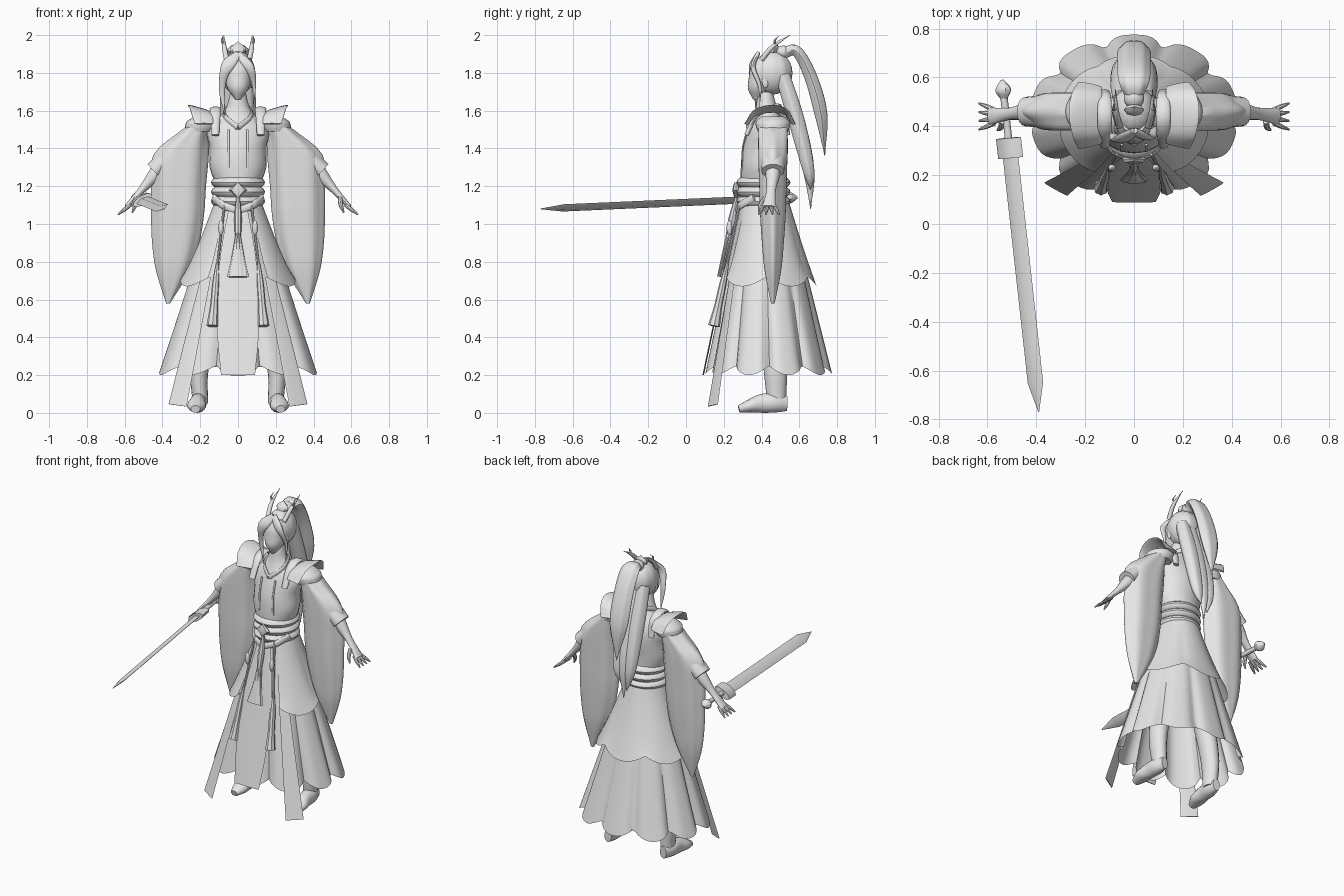
import bpy
import bmesh
import math
from mathutils import Vector

if "Cube" in bpy.data.objects:
    bpy.data.objects.remove(bpy.data.objects["Cube"], do_unlink=True)

grey = bpy.data.materials.new("plain_grey")
grey.use_nodes = True
grey.diffuse_color = (.8, .8, .8, 1)
grey.node_tree.nodes["Principled BSDF"].inputs["Base Color"].default_value = grey.diffuse_color

# Depths that many parts share
body_y, arm_y = .42, .46
sideways, lengthwise, upward = Vector((1, 0, 0)), Vector((0, 1, 0)), Vector((0, 0, 1))


def make_object(name, points, faces, flip=1):
    """Turn points and faces into a smooth shaded object."""
    mesh = bpy.data.meshes.new(name)
    mesh.from_pydata([(p[0] * flip, p[1], p[2]) for p in points], [], faces)
    bm = bmesh.new()
    bm.from_mesh(mesh)
    bmesh.ops.recalc_face_normals(bm, faces=bm.faces)
    bm.to_mesh(mesh)
    bm.free()
    mesh.polygons.foreach_set("use_smooth", [True] * len(mesh.polygons))
    mesh.set_sharp_from_angle(angle=math.radians(40))
    mesh.materials.append(grey)
    bpy.context.collection.objects.link(bpy.data.objects.new(name, mesh))


def sample(keys, t):
    """Read a smooth curve through evenly spaced numbers or vectors."""
    if len(keys) == 1:
        return keys[0]
    place = t * (len(keys) - 1)
    i = min(int(place), len(keys) - 2)
    t = place - i
    start, end = keys[i], keys[i + 1]
    before = keys[i - 1] if i else start * 2 - end
    after = keys[i + 2] if i + 2 < len(keys) else end * 2 - start
    bend = before * 2 - start * 5 + end * 4 - after
    twist = start * 3 - before - end * 3 + after
    return start + ((end - before) * t + bend * t ** 2 + twist * t ** 3) / 2


def grid_faces(rows, columns, closed):
    """Quads of a grid of points, optionally joined round."""
    return [(i * columns + k, i * columns + (k + 1) % columns,
             (i + 1) * columns + (k + 1) % columns, (i + 1) * columns + k)
            for i in range(rows - 1) for k in range(columns - (not closed))]


def sweep(name, path, widths, thick=None, across=sideways, sides=16, steps=12,
          level=False, ridge=0, folds=6, mirror=False):
    """Sweep an ellipse of changing half width and half thickness on a path."""
    path = [Vector(p) for p in path]
    thick = thick or widths
    spine = [sample(path, i / steps) for i in range(steps + 1)]
    points = []
    for i, centre in enumerate(spine):
        tangent = (spine[min(i + 1, steps)] - spine[max(i - 1, 0)]).normalized()
        if level:
            tangent = upward
        side = (across - tangent * across.dot(tangent)).normalized()
        normal = tangent.cross(side)
        width = max(sample(widths, i / steps), .002)
        depth = max(sample(thick, i / steps), .002)
        for k in range(sides):
            angle = math.tau * k / sides
            size = 1 + ridge * math.cos(folds * angle)
            points.append(centre + side * width * size * math.cos(angle)
                          + normal * depth * size * math.sin(angle))
    faces = grid_faces(steps + 1, sides, True)
    faces += [tuple(range(sides)), tuple(range(steps * sides, len(points)))]
    if mirror:
        make_object("right_" + name, points, faces, flip=-1)
    make_object("left_" + name if mirror else name, points, faces)


def ball(name, centre, width, depth, height, **options):
    """Ellipsoid, swept from bottom to top."""
    angles = [math.pi * i / 8 for i in range(9)]
    sweep(name, [Vector(centre) - upward * height * math.cos(a) for a in angles],
          [width * math.sin(a) for a in angles],
          [depth * math.sin(a) for a in angles], level=True, **options)


def skirt_size(z):
    """Centre, half width and half depth of the skirt cone at a height."""
    drop = 1.1 - z
    return body_y + .02 * drop, .13 + .33 * drop, .13 + .23 * drop


def hang(start_x, end_x, top, bottom, gap):
    """Path that hangs down just in front of the skirt."""
    path = []
    for i in range(5):
        x = start_x + (end_x - start_x) * i / 4
        z = top + (bottom - top) * i / 4
        centre, width, depth = skirt_size(z)
        path.append((x, centre - depth * math.sqrt(1 - (x / width) ** 2) - gap, z))
    return path


def skirt(name, bottom, flare, opening, notch_depth, petals):
    """Pleated open cone of cloth with a scalloped hem."""
    points, rows, columns = [], 16, 120
    for i in range(rows):
        t = i / (rows - 1)
        z = 1.12 + (bottom - 1.12) * t
        centre, width, depth = skirt_size(z)
        for k in range(columns):
            angle = opening + (math.tau - 2 * opening) * k / (columns - 1)
            notch = 1 - abs(math.cos(petals * angle))
            size = 1 + flare * t - notch_depth * t * notch ** 2
            points.append((width * size * math.sin(angle),
                           centre - depth * size * math.cos(angle),
                           z + .05 * t ** 4 * notch))
    make_object(name, points, grid_faces(rows, columns, False))


# Torso and neck
sweep("torso", [(0, .41, 1.1), (0, .41, 1.3), (0, .43, 1.5), (0, body_y, 1.7)],
      [.13, .12, .15, .15, .16, .07, .04], [.13, .12, .12, .12, .1, .06, .04],
      level=True, sides=28, steps=24)

# Layered waist sash, with a diamond knot and crossed wraps in front
for number, layer in enumerate(("lower", "middle", "upper")):
    ball(layer + "_sash_band", (0, .41, 1.12 + number * .05), .143, .143, .05, sides=28)
sweep("sash_knot", [(0, .265, 1.14), (0, .265, 1.22)], [0, .05, 0], [.01, .02, .01],
      sides=8, steps=2, level=True)
sweep("hip_wrap", [(0, .27, 1.07), (.08, .29, 1.1), (.13, .36, 1.14)],
      [.02], [.01], across=upward, mirror=True)

# Collar, chest seams and shoulder straps
sweep("collar", [(0, .325, 1.51), (.07, .38, 1.57), (.05, .47, 1.62), (0, .5, 1.62)],
      [.015], [.008], across=upward, mirror=True)
sweep("chest_seam", [(.05, .3, 1.28), (.05, .3, 1.4), (.05, .325, 1.5)],
      [.006], [.004], mirror=True)
sweep("shoulder_strap", [(.12, .32, 1.47), (.12, .37, 1.57), (.12, .44, 1.61),
                         (.12, .52, 1.57), (.12, .54, 1.47)],
      [.02, .03, .02], [.012], mirror=True)

# Flared shoulder plates and bands round the sleeve tops
sweep("shoulder_plate", [(.18, .32, 1.53), (.19, .37, 1.59), (.2, arm_y, 1.61),
                         (.19, .53, 1.59), (.18, .57, 1.53)],
      [.05, .07, .05], [.006], across=sideways + upward * .3, mirror=True)
sweep("sleeve_band", [(.2, arm_y, 1.49), (.17, arm_y, 1.57)],
      [.08, .09, .09, .06], level=True, sides=24, mirror=True)

# Wide hanging sleeves, each with a cuff
sweep("sleeve", [(.22, arm_y, 1.51), (.3, arm_y, 1.37), (.315, arm_y, 1.2),
                 (.32, arm_y, 1.05), (.33, arm_y, .9), (.345, arm_y, .75), (.37, arm_y, .58)],
      [.06, .14, .14, .135, .12, .085, .01], [.08, .08, .075, .07, .06, .045, .01],
      level=True, sides=48, steps=24, ridge=.04, mirror=True)
sweep("cuff", [(.34, arm_y, 1.38), (.445, arm_y, 1.28)],
      [.07, .06], [.05], across=lengthwise, mirror=True)

# Arms, palms, fingers and thumbs
sweep("forearm", [(.3, arm_y, 1.42), (.43, arm_y, 1.27), (.59, .44, 1.09)],
      [.045, .04, .04, .025, .036], [.045, .04, .04, .02, .013],
      across=lengthwise, mirror=True)
for number, finger in enumerate(("first", "second", "third", "fourth")):
    spread = (number - 1.5) * .018
    sweep(finger + "_finger", [(.57, .44 + spread, 1.1), (.635, .44 + spread * 2, 1.05)],
          [.01, .01, .004], sides=8, across=lengthwise, mirror=True)
sweep("thumb", [(.54, .42, 1.14), (.545, .395, 1.1), (.56, .385, 1.06)],
      [.012, .012, .004], sides=8, across=lengthwise, mirror=True)

# Pleated underskirt, open overskirt, front apron and side ribbons
skirt("underskirt", .2, 0, 0, .14, 5)
skirt("overskirt", .67, .15, math.radians(32), .06, 3)
sweep("apron", hang(0, 0, 1.08, .2, .01), [.05, .09, .11, .11, .09], [.004])
sweep("ribbon", hang(.17, .32, .72, .04, .02), [.03, .055], [.003],
      across=sideways + lengthwise * .6 + upward * .3, mirror=True)

# Hanging cords, beads and tassels
sweep("cord", hang(.07, .11, 1.12, .78, .03), [.007], sides=8, mirror=True)
ball("cord_bead", (.09, .23, .98), .015, .015, .04, mirror=True)
sweep("tassel", hang(.11, .135, .79, .46, .03), [.008, .018, .02, .03],
      sides=32, ridge=.06, folds=8, mirror=True)
sweep("centre_cord", hang(0, 0, 1.14, .92, .03), [.01, .02, .015], sides=8)
sweep("centre_tassel", hang(0, 0, .95, .72, .03), [.012, .03, .055], [.015],
      sides=40, ridge=.08, folds=10)

# Legs and boots
sweep("leg", [(.1, .44, .85), (.2, .47, .3), (.2, .48, .05)],
      [.075, .065, .055, .045, .042], [.08, .07, .06, .05], level=True, mirror=True)
sweep("boot", [(.205, .535, .05), (.215, .4, .05), (.225, .28, .02)],
      [.025, .045, .042, .05, .025], [.04, .05, .05, .035, .02], mirror=True)

# Head with a small nose, and ears
sweep("head", [(0, .375, 1.66), (0, .4, 1.77), (0, body_y, 1.88)],
      [.015, .055, .068, .07, .05], [.02, .06, .068, .07, .05], level=True, sides=24)
ball("nose", (0, .338, 1.735), .01, .011, .025, sides=8)
ball("ear", (.072, body_y, 1.75), .007, .016, .03, mirror=True)

# Hair cap, uneven fringe and long tails
ball("hair_cap", (0, arm_y, 1.8), .09, .105, .115, sides=40, ridge=.015, folds=10)
sweep("long_fringe", [(0, .38, 1.9), (-.06, .345, 1.83), (-.085, .365, 1.72), (-.07, .37, 1.57)],
      [.02, .035, .022, .014, 0], [.012, .012, 0])
sweep("short_fringe", [(0, .38, 1.9), (.06, .355, 1.83), (.085, .39, 1.73), (.08, .39, 1.62)],
      [.02, .025, .01, 0], [.012, .012, 0])
sweep("ponytail", [(0, .51, 1.9), (0, .585, 1.915), (0, .66, 1.78), (0, .715, 1.58), (0, .735, 1.36)],
      [.03, .06, .065, .06, 0], [.03, .03, .035, .035, 0], sides=32, steps=24, ridge=.05)
for name, shift, lift in (("middle", 0, 0), ("left", .045, .1), ("right", -.045, .05)):
    sweep(name + "_back_hair",
          [(shift, .51, 1.79), (shift, .59, 1.53), (shift, .65, 1.28), (shift / 2, .66, 1.08 + lift)],
          [.04, .05, .045, .03, 0], [.04, .045, .04, .025, 0], sides=24, ridge=.04)

# Topknot, hair crown and branching horns
ball("topknot", (0, .515, 1.91), .042, .042, .035)
sweep("hair_crown", [(0, arm_y, 1.9), (0, .48, 1.965)], [.03, .04, 0], [.02, .02, 0],
      sides=8, level=True)
sweep("horn", [(.06, .4, 1.87), (.073, .46, 1.94), (.075, .55, 2)],
      [.014, .012, 0], sides=10, mirror=True)
sweep("horn_branch", [(.073, .475, 1.95), (.085, .47, 1.97), (.08, .49, 1.995)],
      [.008, .006, 0], sides=8, mirror=True)

# Sword held in the right hand
tip, pommel = Vector((-.39, -.77, 1.08)), Vector((-.54, .59, 1.14))
for name, start, end, widths, thick, sides in (
        ("blade", 0, .8, [0] + [.037] * 9, [0] + [.012] * 9, 4),
        ("guard", .765, .825, [.06], [.025], 8),
        ("grip", .8, .97, [.015], [.015], 12),
        ("pommel", .94, 1, [.012, .035, .006], [.012, .03, .006], 8)):
    sweep("sword_" + name, [tip.lerp(pommel, start), tip.lerp(pommel, end)], widths, thick,
          across=sideways + upward * .6, sides=sides, steps=9)
